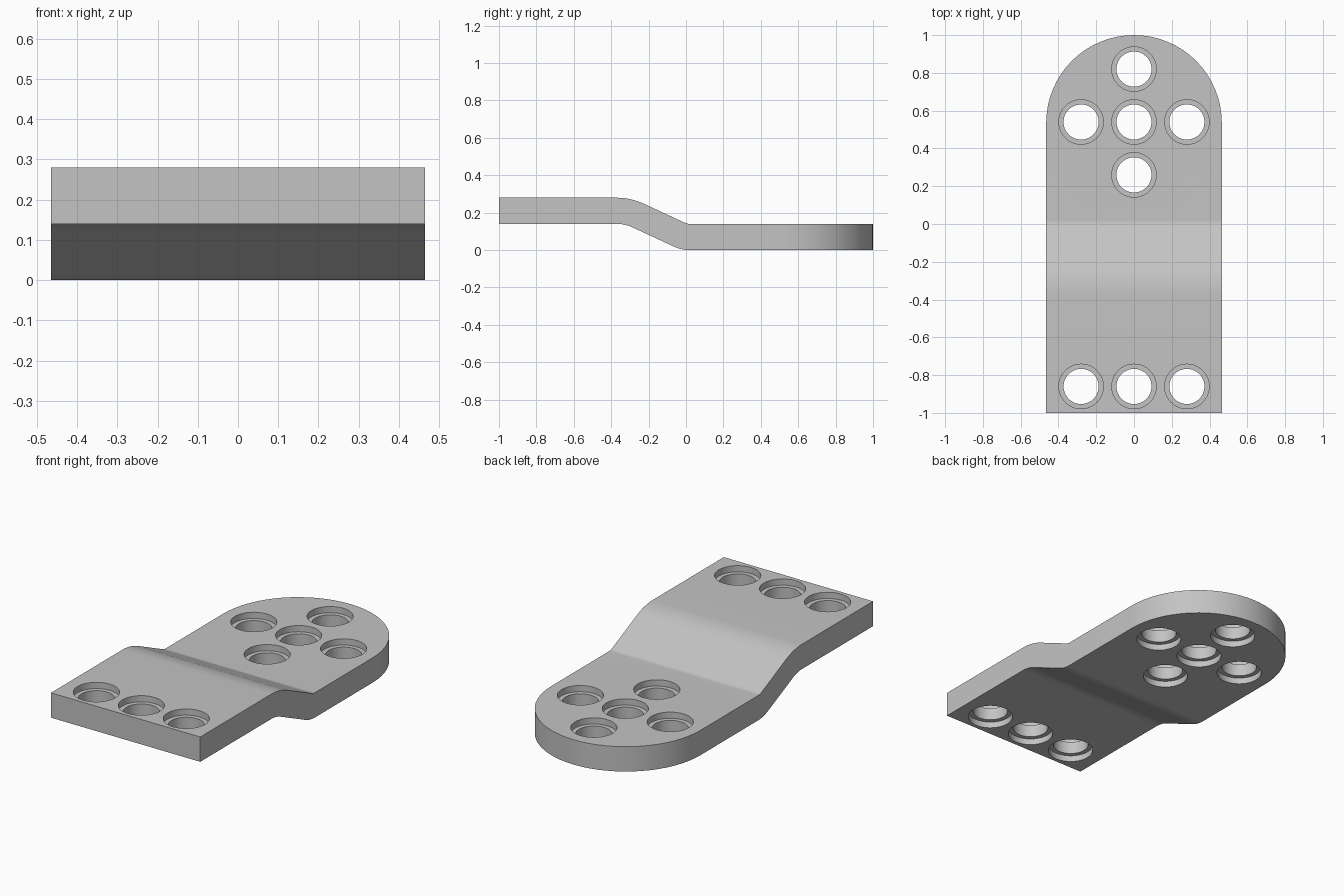
import bpy, bmesh
from math import sin, cos, pi, radians
from mathutils import Vector

old = bpy.data.objects.get("Cube")
if old:
    bpy.data.objects.remove(old, do_unlink=True)

HALF_WIDTH = 0.465
THICK = 0.14
BEND = radians(25)

grey = bpy.data.materials.new("light_grey")
grey.use_nodes = True
colour = (0.55, 0.55, 0.55, 1)
grey.diffuse_color = colour
grey.node_tree.nodes["Principled BSDF"].inputs["Base Color"].default_value = colour


def make_object(name, bm):
    bmesh.ops.recalc_face_normals(bm, faces=bm.faces)
    mesh = bpy.data.meshes.new(name)
    bm.to_mesh(mesh)
    bm.free()
    mesh.materials.append(grey)
    obj = bpy.data.objects.new(name, mesh)
    bpy.context.collection.objects.link(obj)
    return obj


def prism(name, points, direction):
    bm = bmesh.new()
    face = bm.faces.new([bm.verts.new(p) for p in points])
    result = bmesh.ops.extrude_face_region(bm, geom=[face])
    verts = [g for g in result["geom"] if isinstance(g, bmesh.types.BMVert)]
    bmesh.ops.translate(bm, verts=verts, vec=direction)
    return make_object(name, bm)


# Side profile: two flats joined by a sloping step with rounded bends
def side_line(offset):
    upper, lower = 0.27, 0.13
    start, end = -0.37, 0.02
    top, bottom = THICK * 1.5, THICK * 0.5
    steps = [BEND * i / 8 for i in range(9)]
    line = [(-1.2, top + offset)]
    for a in steps:
        r = upper + offset
        line.append((start + r * sin(a), top - upper + r * cos(a)))
    for a in reversed(steps):
        r = lower - offset
        line.append((end - r * sin(a), bottom + lower - r * cos(a)))
    line.append((1.2, bottom + offset))
    return line


profile = side_line(THICK / 2) + side_line(-THICK / 2)[::-1]
plate = prism("stepped_plate", [(-0.6, y, z) for y, z in profile], Vector((1.2, 0, 0)))

# Plan outline: square front, round back
arc = [pi * i / 32 for i in range(33)]
outline = [(-HALF_WIDTH, -1), (HALF_WIDTH, -1)]
outline += [(HALF_WIDTH * cos(a), 1 - HALF_WIDTH + HALF_WIDTH * sin(a)) for a in arc]
plan = prism("plan_cutter", [(x, y, -0.2) for x, y in outline], Vector((0, 0, 0.8)))

# Holes widened at both ends
PITCH = 0.28
BACK = 0.54
holes = [(x, -0.86, THICK) for x in (-PITCH, 0, PITCH)]
holes += [(x, BACK, 0) for x in (-PITCH, 0, PITCH)]
holes += [(0, BACK + PITCH, 0), (0, BACK - PITCH, 0)]
WIDE, NARROW, DEPTH, SIDES = 0.118, 0.093, 0.035, 40
steps = [(WIDE, -0.05), (WIDE, DEPTH), (NARROW, DEPTH),
         (NARROW, THICK - DEPTH), (WIDE, THICK - DEPTH), (WIDE, THICK + 0.05)]
bm = bmesh.new()
for x, y, z in holes:
    rings = [[bm.verts.new((x + r * cos(2 * pi * i / SIDES),
                            y + r * sin(2 * pi * i / SIDES), z + h))
              for i in range(SIDES)] for r, h in steps]
    for low, high in zip(rings, rings[1:]):
        for i in range(SIDES):
            j = (i + 1) % SIDES
            bm.faces.new((low[i], low[j], high[j], high[i]))
    bm.faces.new(rings[0][::-1])
    bm.faces.new(rings[-1])
hole_cutter = make_object("hole_cutter", bm)

# Trim the plate, drill it and shade it
bpy.ops.object.select_all(action="DESELECT")
bpy.context.view_layer.objects.active = plate
plate.select_set(True)
for cutter, operation in ((plan, "INTERSECT"), (hole_cutter, "DIFFERENCE")):
    mod = plate.modifiers.new(cutter.name, "BOOLEAN")
    mod.operation = operation
    mod.solver = "EXACT"
    mod.object = cutter
    bpy.ops.object.modifier_apply(modifier=mod.name)
    bpy.data.objects.remove(cutter, do_unlink=True)
bpy.ops.object.shade_smooth_by_angle(angle=radians(30))
